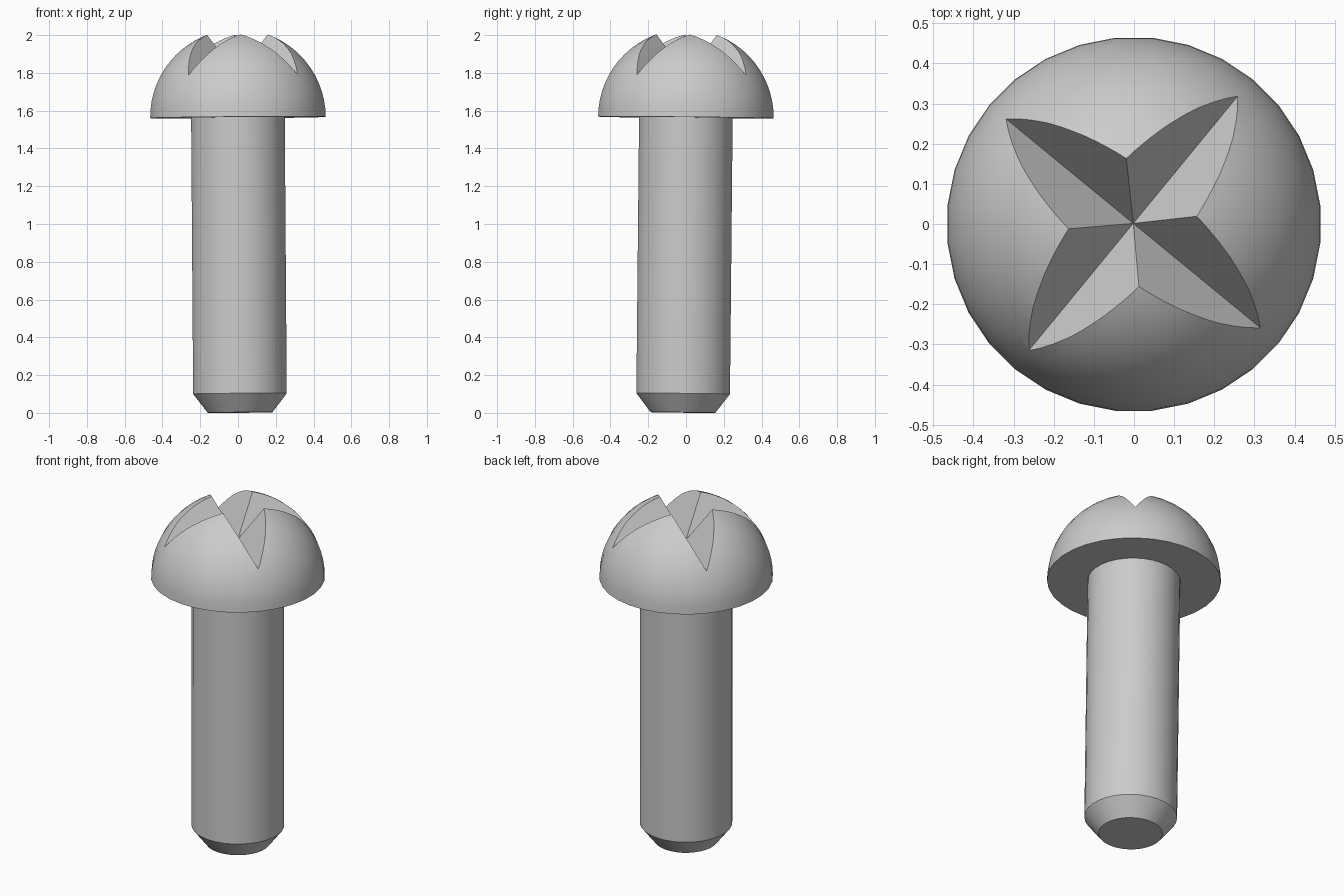
import bpy
import bmesh
from math import sin, cos, pi, radians
from mathutils import Vector, Matrix

SIDES = 32
RIM_Z, HEAD_R = 1.562, 0.467
GROOVE_Z = 1.785

cube = bpy.data.objects.get("Cube")
if cube:
    bpy.data.objects.remove(cube, do_unlink=True)

steel = bpy.data.materials.new("steel_grey")
steel.use_nodes = True
colour = (0.6, 0.6, 0.6, 1)
steel.diffuse_color = colour
steel.node_tree.nodes["Principled BSDF"].inputs["Base Color"].default_value = colour


def add_object(name, bm):
    bmesh.ops.recalc_face_normals(bm, faces=bm.faces)
    mesh = bpy.data.meshes.new(name)
    bm.to_mesh(mesh)
    bm.free()
    mesh.materials.append(steel)
    obj = bpy.data.objects.new(name, mesh)
    bpy.context.collection.objects.link(obj)
    return obj


def select_only(obj):
    bpy.ops.object.select_all(action="DESELECT")
    obj.select_set(True)
    bpy.context.view_layer.objects.active = obj


def lathe(name, profile):
    """Closed solid turned around z from (radius, height) points."""
    bm = bmesh.new()
    rings = []
    for r, z in profile:
        angles = [2 * pi * (i + 0.5) / SIDES for i in range(SIDES)]
        rings.append([bm.verts.new((r * cos(a), r * sin(a), z)) for a in angles])
    for low, high in zip(rings, rings[1:]):
        for i in range(SIDES):
            j = (i + 1) % SIDES
            bm.faces.new((low[i], low[j], high[j], high[i]))
    bm.faces.new(rings[0])
    bm.faces.new(rings[-1])
    return add_object(name, bm)


def groove_cutter(name, angle):
    """Long V-shaped prism lying across the head."""
    bm = bmesh.new()
    half, rise = 0.34, 0.645
    ends = []
    for x in (-1, 1):
        ends.append([bm.verts.new((x, y, GROOVE_Z + z))
                     for y, z in ((0, 0), (half, rise), (-half, rise))])
        bm.faces.new(ends[-1])
    for i in range(3):
        j = (i + 1) % 3
        bm.faces.new((ends[0][i], ends[0][j], ends[1][j], ends[1][i]))
    bmesh.ops.rotate(bm, verts=bm.verts, cent=Vector(), matrix=Matrix.Rotation(angle, 3, "Z"))
    return add_object(name, bm)


# Shank with a chamfered end
shank = lathe("shank", [(0.172, 0), (0.249, 0.1), (0.249, RIM_Z + 0.03)])

# Hemispherical head
steps = [pi / 2 * i / 16 for i in range(16)]
head = lathe("domed_head", [(HEAD_R * cos(a), RIM_Z + HEAD_R * sin(a)) for a in steps])

# Crossed V grooves form the four-pointed drive recess
for k in range(2):
    cutter = groove_cutter("groove_cutter", radians(50.6 + 90 * k))
    cutter.hide_render = True
    cut = head.modifiers.new("groove", "BOOLEAN")
    cut.operation = "DIFFERENCE"
    cut.solver = "EXACT"
    cut.object = cutter
    select_only(head)
    bpy.ops.object.modifier_apply(modifier=cut.name)
    bpy.data.objects.remove(cutter, do_unlink=True)

# Smooth shading and the slight lean of the whole bolt
for part in (shank, head):
    select_only(part)
    bpy.ops.object.shade_smooth_by_angle(angle=radians(30))
    part.location = (0.011, -0.016, 0.002)
    part.rotation_euler = (-0.0098, -0.0072, 0)
